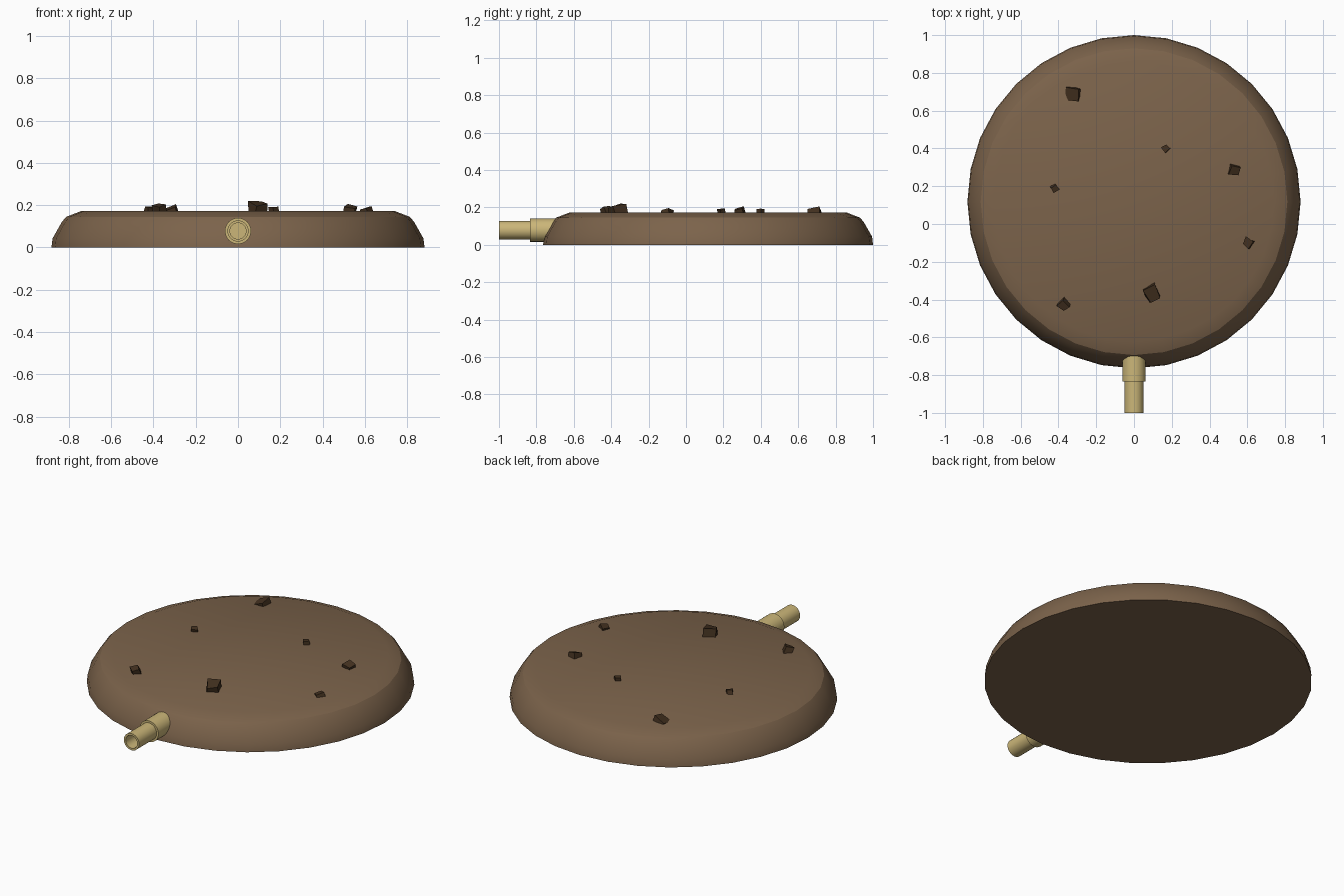
import bpy, bmesh, math, random
from mathutils import Vector, Matrix, Euler

if "Cube" in bpy.data.objects:
    bpy.data.objects.remove(bpy.data.objects["Cube"])

random.seed(4)


def material(name, color):
    m = bpy.data.materials.new(name)
    m.diffuse_color = (*color, 1)
    m.use_nodes = True
    m.node_tree.nodes["Principled BSDF"].inputs["Base Color"].default_value = m.diffuse_color
    return m


def finish(name, bm, mat, smooth=None):
    bmesh.ops.recalc_face_normals(bm, faces=bm.faces)
    me = bpy.data.meshes.new(name)
    bm.to_mesh(me)
    bm.free()
    ob = bpy.data.objects.new(name, me)
    bpy.context.collection.objects.link(ob)
    me.materials.append(mat)
    if smooth:
        bpy.ops.object.select_all(action='DESELECT')
        ob.select_set(True)
        bpy.context.view_layer.objects.active = ob
        bpy.ops.object.shade_smooth_by_angle(angle=math.radians(smooth))
    return ob


def lathe(name, profile, sides, mat, matrix, smooth):
    """Revolve (radius, height) points about z and cap both ends."""
    bm = bmesh.new()
    rings = [[bm.verts.new((r * math.cos(2 * math.pi * i / sides),
                            r * math.sin(2 * math.pi * i / sides), z))
              for i in range(sides)] for r, z in profile]
    for a, b in zip(rings, rings[1:]):
        for i in range(sides):
            j = (i + 1) % sides
            bm.faces.new((a[i], a[j], b[j], b[i]))
    bm.faces.new(rings[0])
    bm.faces.new(rings[-1])
    bm.transform(matrix)
    return finish(name, bm, mat, smooth)


earth = material("earth", (0.20, 0.125, 0.07))
brass = material("brass", (0.60, 0.47, 0.19))
clod = material("dark_earth", (0.055, 0.03, 0.014))

# Low round mound with a rolled edge
lathe("mound", [(0.882, 0), (0.877, 0.043), (0.832, 0.122), (0.812, 0.145), (0.742, 0.172)],
      32, earth, Matrix.Translation((0, 0.118, 0)), 25)

# Hollow pipe and its collar, pointing to the front
along_front = Matrix.Translation((0, 0, 0.078)) @ Matrix.Rotation(math.pi / 2, 4, 'X')
lathe("pipe", [(0.05, 0.6), (0.05, 1.0), (0.038, 1.0), (0.038, 0.88)],
      24, brass, along_front, 30)
lathe("pipe_collar", [(0.062, 0.62), (0.062, 0.835)], 24, brass, along_front, 30)

# Angular clods half sunk in the top: x, y, width, top height, turn
clods = [(-0.32, 0.69, 0.066, 0.205, -10), (0.17, 0.40, 0.033, 0.193, 40),
         (0.53, 0.29, 0.052, 0.206, -8), (-0.42, 0.19, 0.034, 0.194, 35),
         (0.607, -0.10, 0.044, 0.196, 60), (0.093, -0.365, 0.068, 0.220, 28),
         (-0.37, -0.43, 0.046, 0.208, 40)]
for n, (x, y, w, top, turn) in enumerate(clods, 1):
    bm = bmesh.new()
    bmesh.ops.create_cube(bm, size=w)
    for v in bm.verts:
        v.co += Vector([random.uniform(-0.12, 0.12) * w for _ in range(3)])
    tilt = Euler((random.uniform(-0.3, 0.3), random.uniform(-0.3, 0.3), math.radians(turn)))
    bm.transform(tilt.to_matrix().to_4x4())
    high = max(v.co.z for v in bm.verts)
    bm.transform(Matrix.Translation((x, y, top - high)))
    finish(f"clod_{n}", bm, clod)
